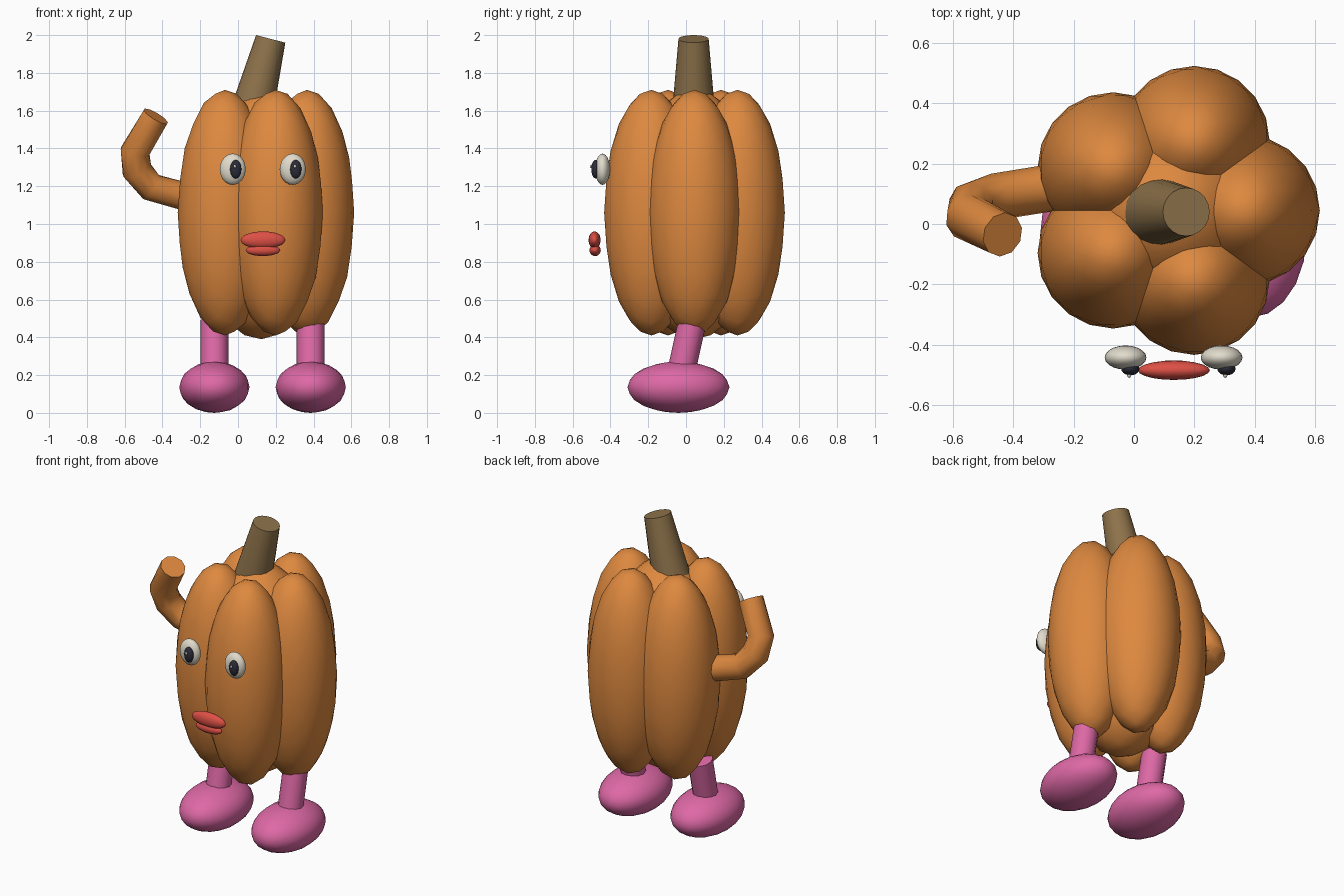
import bpy
import bmesh
import math
from mathutils import Vector

if "Cube" in bpy.data.objects:
    bpy.data.objects.remove(bpy.data.objects["Cube"])


def material(name, rgb):
    m = bpy.data.materials.new(name)
    m.diffuse_color = (*rgb, 1)
    m.use_nodes = True
    m.node_tree.nodes["Principled BSDF"].inputs["Base Color"].default_value = m.diffuse_color
    return m


ORANGE = material("pumpkin orange", (0.73, 0.25, 0.05))
PINK = material("pink", (0.73, 0.14, 0.38))
BROWN = material("stem brown", (0.27, 0.17, 0.07))
RED = material("lip red", (0.72, 0.08, 0.06))
CREAM = material("eye cream", (0.75, 0.71, 0.60))
DARK = material("pupil dark", (0.025, 0.025, 0.04))


def finish(name, bm, mat):
    bmesh.ops.recalc_face_normals(bm, faces=bm.faces)
    mesh = bpy.data.meshes.new(name)
    bm.to_mesh(mesh)
    bm.free()
    mesh.materials.append(mat)
    ob = bpy.data.objects.new(name, mesh)
    bpy.context.collection.objects.link(ob)
    bpy.ops.object.select_all(action='DESELECT')
    ob.select_set(True)
    bpy.context.view_layer.objects.active = ob
    bpy.ops.object.shade_smooth_by_angle(angle=math.radians(50))
    return ob


def ellipsoid(name, centre, radii, mat, detail=3):
    bm = bmesh.new()
    bmesh.ops.create_icosphere(bm, subdivisions=detail, radius=1)
    bmesh.ops.scale(bm, vec=radii, verts=bm.verts)
    bmesh.ops.translate(bm, vec=centre, verts=bm.verts)
    return finish(name, bm, mat)


def tube(name, points, radii, mat, sides=12):
    """Capped tube whose rings follow the path."""
    pts = [Vector(p) for p in points]
    bm = bmesh.new()
    rings = []
    for i, p in enumerate(pts):
        before = (p - pts[i - 1]).normalized() if i else Vector()
        after = (pts[i + 1] - p).normalized() if i < len(pts) - 1 else Vector()
        t = (before + after).normalized()
        u = Vector((0, 1, 0))
        u = (u - t * u.dot(t)).normalized()
        v = t.cross(u)
        angles = [2 * math.pi * k / sides for k in range(sides)]
        rings.append([bm.verts.new(p + radii[i] * (u * math.cos(a) + v * math.sin(a)))
                      for a in angles])
    for a, b in zip(rings, rings[1:]):
        for k in range(sides):
            n = (k + 1) % sides
            bm.faces.new((a[k], a[n], b[n], b[k]))
    bm.faces.new(rings[0])
    bm.faces.new(rings[-1])
    return finish(name, bm, mat)


# Pumpkin body: a core with five lobes around it
CX, CY = 0.125, 0.045
ellipsoid("body_core", (CX, CY, 1.05), (0.36, 0.36, 0.66), ORANGE)
for i in range(5):
    a = math.radians(72 * i)
    ellipsoid(f"body_lobe_{i + 1}",
              (CX + 0.24 * math.cos(a), CY + 0.24 * math.sin(a), 1.06),
              (0.25, 0.25, 0.65), ORANGE)

# Leaning tapered stem
tube("stem", [(0.075, 0.04, 1.60), (0.173, 0.04, 1.98)], [0.113, 0.08], BROWN, 20)

# Raised bent arm
tube("arm", [(-0.26, 0.122, 1.14), (-0.46, 0.09, 1.195), (-0.535, 0.06, 1.285),
             (-0.545, 0.02, 1.385), (-0.435, -0.035, 1.57)],
     [0.078, 0.078, 0.082, 0.08, 0.075], ORANGE, 10)

# Legs and feet
for side, x in (("left", -0.125), ("right", 0.385)):
    tube(f"{side}_leg", [(x, -0.04, 0.15), (x, 0.035, 0.49)], [0.074, 0.074], PINK)
    ellipsoid(f"{side}_foot", (x, -0.04, 0.136), (0.186, 0.27, 0.136), PINK)

# Eyes with pupils and small highlights
for side, x in (("left", -0.028), ("right", 0.29)):
    ellipsoid(f"{side}_eye", (x, -0.442, 1.29), (0.069, 0.04, 0.083), CREAM)
    ellipsoid(f"{side}_pupil", (x + 0.016, -0.479, 1.29), (0.03, 0.022, 0.049), DARK)
    ellipsoid(f"{side}_eye_highlight", (x + 0.012, -0.5, 1.305),
              (0.007, 0.009, 0.009), CREAM, 2)

# Lips
ellipsoid("upper_lip", (0.132, -0.484, 0.915), (0.119, 0.032, 0.046), RED)
ellipsoid("lower_lip", (0.132, -0.481, 0.861), (0.092, 0.03, 0.031), RED)
